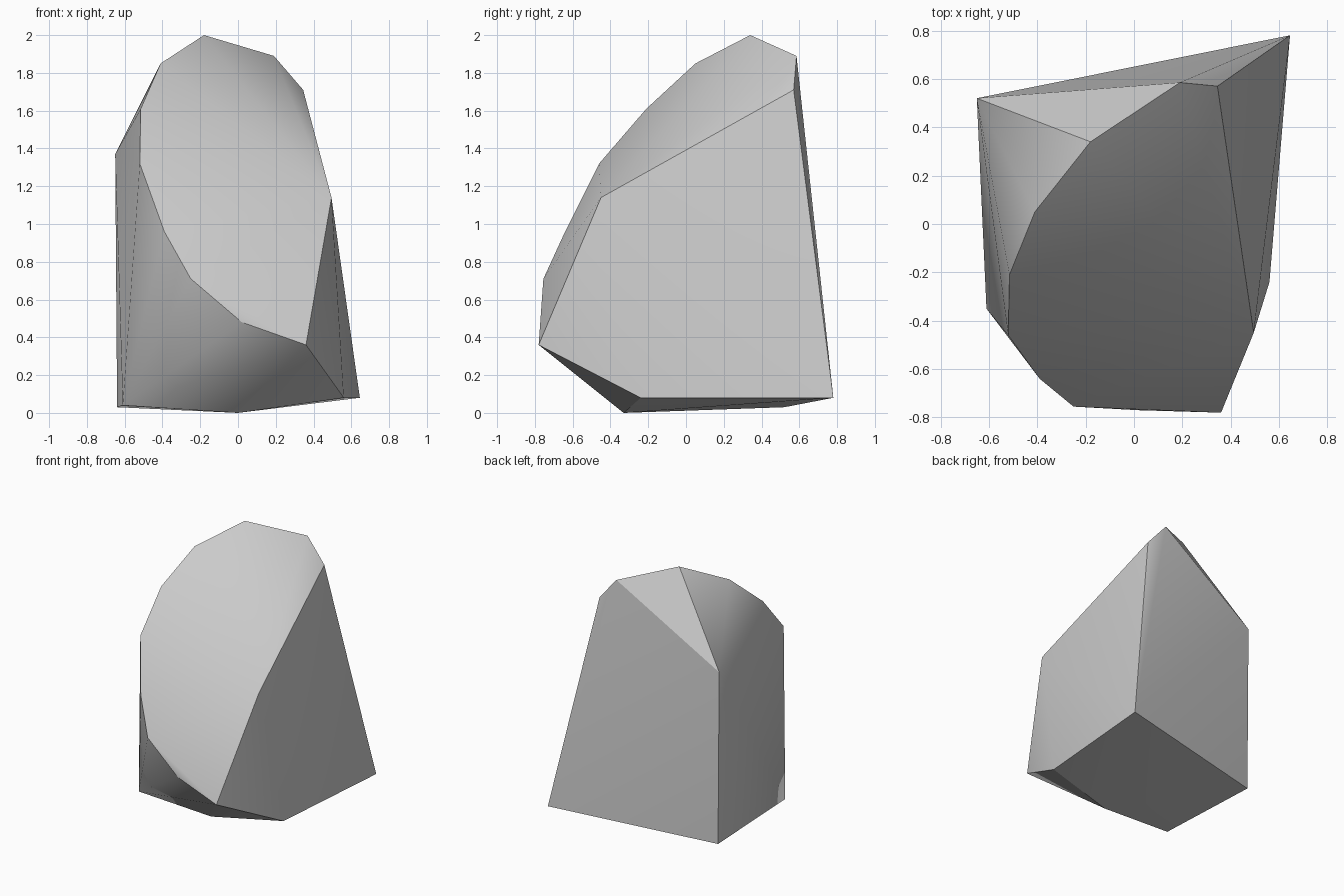
import bpy
import bmesh
from math import radians

cube = bpy.data.objects.get("Cube")
if cube:
    bpy.data.objects.remove(cube, do_unlink=True)

# Plain grey stone
stone = bpy.data.materials.new("grey stone")
stone.use_nodes = True
grey = (0.6, 0.6, 0.6, 1)
stone.diffuse_color = grey
stone.node_tree.nodes["Principled BSDF"].inputs["Base Color"].default_value = grey

# Rim of the large sloping front facet, from the peak round to the low front
rim = [(-.18, .34, 2), (-.41, .05, 1.85), (-.515, -.21, 1.61),
       (-.52, -.46, 1.32), (-.39, -.64, .96), (-.25, -.755, .71),
       (.02, -.77, .48), (.36, -.78, .36)]
# Right shoulder and back crest
crest = [(.495, -.45, 1.14), (.345, .57, 1.71), (.19, .585, 1.89)]
# Left back corner and the underside
base = [(-.65, .52, 1.37), (-.64, .52, .03), (-.61, -.35, .04),
        (0, -.33, 0), (.56, -.24, .08), (.645, .78, .08)]

# Rock: a faceted hull around the corners
bm = bmesh.new()
for corner in rim + crest + base:
    bm.verts.new(corner)
hull = bmesh.ops.convex_hull(bm, input=bm.verts[:])
spare = {v for v in hull["geom_interior"] + hull["geom_unused"]
         if isinstance(v, bmesh.types.BMVert)}
bmesh.ops.delete(bm, geom=list(spare), context="VERTS")
bmesh.ops.recalc_face_normals(bm, faces=bm.faces[:])

mesh = bpy.data.meshes.new("rock")
bm.to_mesh(mesh)
bm.free()
mesh.materials.append(stone)
rock = bpy.data.objects.new("rock", mesh)
bpy.context.collection.objects.link(rock)

# Soft shading inside the facets, sharp between them
bpy.context.view_layer.objects.active = rock
rock.select_set(True)
bpy.ops.object.shade_smooth_by_angle(angle=radians(30))
